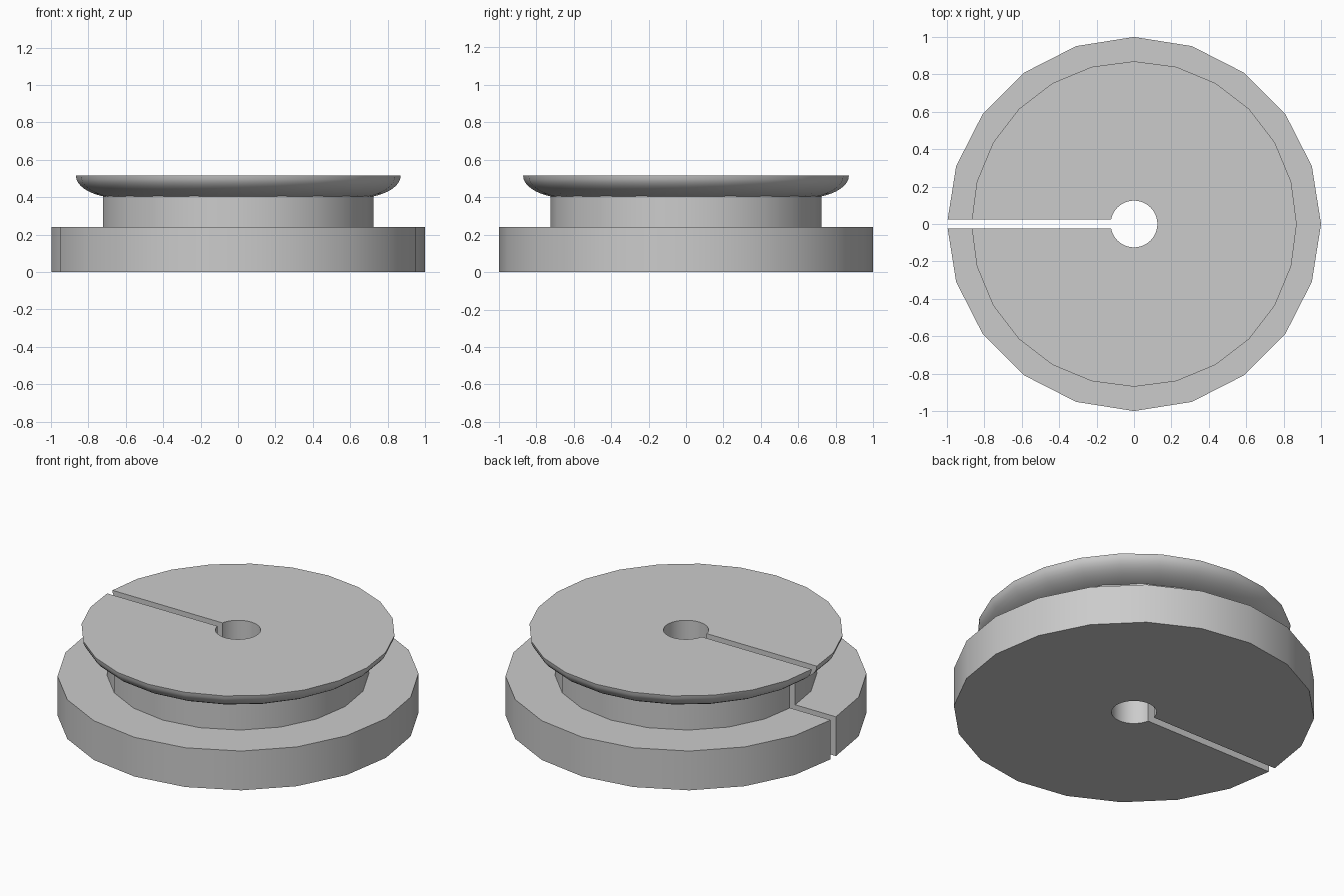
import bpy
import bmesh
import math

old = bpy.data.objects.get("Cube")
if old:
    bpy.data.objects.remove(old, do_unlink=True)

grey = bpy.data.materials.new("plain grey")
grey.use_nodes = True
colour = (0.6, 0.6, 0.6, 1)
grey.diffuse_color = colour
grey.node_tree.nodes["Principled BSDF"].inputs["Base Color"].default_value = colour


def lathe(name, profile, sides):
    """Closed solid turned about z from (radius, height) points."""
    bm = bmesh.new()
    rings = []
    for r, z in profile:
        angles = [math.tau * i / sides for i in range(sides)]
        rings.append([bm.verts.new((r * math.cos(a), r * math.sin(a), z)) for a in angles])
    for low, high in zip(rings, rings[1:]):
        for i in range(sides):
            j = (i + 1) % sides
            bm.faces.new((low[i], low[j], high[j], high[i]))
    bm.faces.new(rings[0][::-1])
    bm.faces.new(rings[-1])
    mesh = bpy.data.meshes.new(name)
    bm.to_mesh(mesh)
    bm.free()
    obj = bpy.data.objects.new(name, mesh)
    bpy.context.collection.objects.link(obj)
    mesh.materials.append(grey)
    return obj


# Cutters: centre bore and the radial slot towards -x
bore = lathe("bore_cutter", [(0.125, -0.2), (0.125, 0.8)], 48)
bpy.ops.mesh.primitive_cube_add(size=1, location=(-0.65, 0, 0.3))
slot = bpy.context.object
slot.name = "slot_cutter"
slot.scale = (1.2, 0.05, 1)
slot.data.materials.append(grey)
cutters = (bore, slot)
for cutter in cutters:
    cutter.hide_render = True

# Stepped body and the round-bottomed upper flange
base = lathe("base_disc", [(1, 0), (1, 0.24)], 20)
neck = lathe("neck", [(0.725, 0.24), (0.725, 0.415)], 20)
curve = []
steps = 10
for k in range(steps + 1):
    t = math.pi / 2 * k / steps
    curve.append((0.63 + 0.24 * math.sin(t), 0.515 - 0.12 * math.cos(t)))
flange = lathe("upper_flange", curve, 24)

for part in (base, neck, flange):
    bpy.ops.object.select_all(action="DESELECT")
    part.select_set(True)
    bpy.context.view_layer.objects.active = part
    for cutter in cutters:
        cut = part.modifiers.new(cutter.name, "BOOLEAN")
        cut.operation = "DIFFERENCE"
        cut.solver = "EXACT"
        cut.object = cutter
        bpy.ops.object.modifier_apply(modifier=cut.name)
    bpy.ops.object.shade_smooth_by_angle(angle=math.radians(30))

for cutter in cutters:
    bpy.data.objects.remove(cutter, do_unlink=True)
